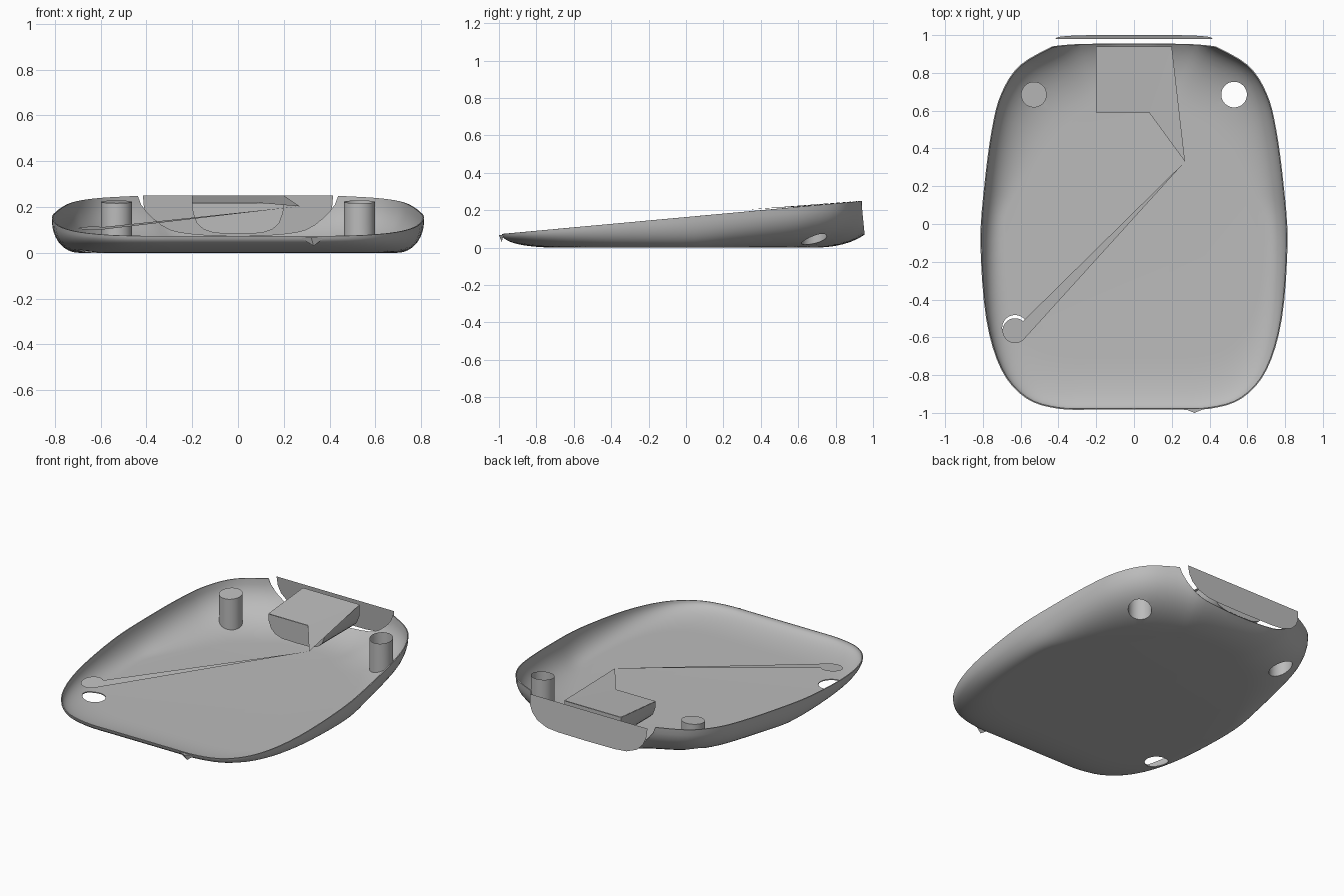
import bpy, bmesh
from math import sin, cos, pi, radians
from mathutils import Vector
from mathutils.bvhtree import BVHTree

cube = bpy.data.objects.get("Cube")
if cube:
    bpy.data.objects.remove(cube)

grey = bpy.data.materials.new("plain grey")
grey.use_nodes = True
grey.diffuse_color = (0.5, 0.5, 0.5, 1)
grey.node_tree.nodes["Principled BSDF"].inputs["Base Color"].default_value = (0.5, 0.5, 0.5, 1)


def add_object(name, bm, smooth=False):
    mesh = bpy.data.meshes.new(name)
    bm.to_mesh(mesh)
    bm.free()
    mesh.materials.append(grey)
    obj = bpy.data.objects.new(name, mesh)
    bpy.context.collection.objects.link(obj)
    bpy.ops.object.select_all(action='DESELECT')
    obj.select_set(True)
    bpy.context.view_layer.objects.active = obj
    if smooth:
        bpy.ops.object.shade_smooth_by_angle(angle=radians(35))
    return obj


def face(bm, points):
    return bm.faces.new([bm.verts.new(p) for p in points])


def bridge(bm, a, b, closed=True):
    n = len(a)
    for i in range(n if closed else n - 1):
        j = (i + 1) % n
        bm.faces.new((a[i], a[j], b[j], b[i]))


def mirrored(half):
    """Extend a half profile ending on x = 0 to the other side."""
    return half + [(-x, z) for x, z in reversed(half[:-1])]


def rim_height(y):
    return 0.16 + 0.0916 * y


def smooth_loop(points, steps=4):
    out, n = [], len(points)
    for i in range(n):
        p0, p1, p2, p3 = (Vector(points[(i + k) % n]) for k in (-1, 0, 1, 2))
        for s in range(steps):
            t = s / steps
            out.append(0.5 * (2 * p1 + (p2 - p0) * t + (2 * p0 - 5 * p1 + 4 * p2 - p3) * t * t
                              + (3 * p1 - p0 - 3 * p2 + p3) * t ** 3))
    return out


# Shell: a rounded dish with a sloping rim, sliced off at the back
half = [(0, -.98), (.2, -.98), (.4, -.975), (.57, -.92), (.7, -.77), (.78, -.5), (.81, -.1),
        (.79, .2), (.75, .5), (.7, .69), (.6, .84), (.41, .95), (.28, 1.03), (0, 1.055)]
outline = smooth_loop(half + [(-x, y) for x, y in reversed(half[1:-1])])
bm = bmesh.new()
rings = []
levels = 12
for k in range(levels + 1):
    a = pi / 2 * k / levels
    inset = 1 - max(cos(a), 0) ** 0.91
    drop = 1 - sin(a) ** 0.91
    ring = []
    for p in outline:
        kx = 0.15 + 0.3 * min(max((p.y - 0.1) / 0.8, 0), 1)
        ky = 0.35 if p.y > 0 else 0.3
        ring.append(bm.verts.new((p.x * (1 - kx * inset), p.y * (1 - ky * inset),
                                  0.003 + rim_height(p.y) * drop)))
    if rings:
        bridge(bm, rings[-1], ring)
    rings.append(ring)
bm.faces.new(rings[-1])
bmesh.ops.bisect_plane(bm, geom=bm.verts[:] + bm.edges[:] + bm.faces[:], dist=1e-5,
                       plane_co=(0, 0.955, 0.06), plane_no=(0, 0.185, 0.02), clear_outer=True)
bmesh.ops.recalc_face_normals(bm, faces=bm.faces)
tree = BVHTree.FromBMesh(bm)
shell = add_object("shell", bm)
solid = shell.modifiers.new("wall", 'SOLIDIFY')
solid.thickness = 0.006
solid.offset = 0

# Round openings through the shell floor
POSTS = {"right_capped_post": -0.53, "left_open_post": 0.53}
RADIUS = 0.068
bm = bmesh.new()
for x, y in [(-0.63, -0.55)] + [(px, 0.685) for px in POSTS.values()]:
    ret = bmesh.ops.create_cone(bm, cap_ends=True, segments=32, radius1=RADIUS,
                                radius2=RADIUS, depth=0.3)
    bmesh.ops.translate(bm, verts=ret["verts"], vec=(x, y, 0))
cutter = add_object("hole_cutter", bm)
cutter.hide_render = True
cut = shell.modifiers.new("holes", 'BOOLEAN')
cut.operation = 'DIFFERENCE'
cut.solver = 'EXACT'
cut.object = cutter
bpy.ops.object.select_all(action='DESELECT')
shell.select_set(True)
bpy.context.view_layer.objects.active = shell
for name in ("wall", "holes"):
    bpy.ops.object.modifier_apply(modifier=name)
bpy.data.objects.remove(cutter)
bpy.ops.object.shade_smooth_by_angle(angle=radians(35))

# Posts standing over the rear openings, one capped and one open
for name, px in POSTS.items():
    bm = bmesh.new()
    low, high = [], []
    for i in range(32):
        a = 2 * pi * i / 32
        x, y = px + RADIUS * cos(a), 0.685 + RADIUS * sin(a)
        hit = tree.ray_cast(Vector((x, y, -1)), Vector((0, 0, 1)))[0]
        low.append(bm.verts.new((x, y, hit.z if hit else 0.03)))
        high.append(bm.verts.new((x, y, rim_height(y))))
    bridge(bm, low, high)
    if "capped" in name:
        bm.faces.new(high)
    add_object(name, bm, smooth=True)

# Back plate: a tilted panel set just behind the sliced end
bm = bmesh.new()
panel = mirrored([(.415, .25), (.41, .19), (.39, .145), (.35, .105), (.28, .077), (.2, .07), (0, .068)])
face(bm, [(x, 1.0 - (z - 0.068) * 0.11, z) for x, z in panel])
add_object("back_plate", bm)

# Trough: rounded pocket under the deck
bm = bmesh.new()
loops = []
for y, top in ((0.59, 0.218), (0.94, 0.249)):
    section = mirrored([(.2, top), (.197, .175), (.18, .13), (.15, .102), (.1, .086), (0, .084)])
    loops.append([bm.verts.new((x, y, z)) for x, z in section])
bridge(bm, loops[0], loops[1], closed=False)
for loop in loops:
    bm.faces.new(loop)
add_object("trough", bm, smooth=True)

# Deck: sloping lid with a pointed corner
bm = bmesh.new()
face(bm, [(-.2, .94, .25), (-.2, .59, .219), (.08, .59, .219), (.27, .33, .203), (.2, .94, .25)])
bmesh.ops.triangulate(bm, faces=bm.faces[:])
add_object("deck", bm)

# Lever: thin tapering arm from the deck's point to a round pad
bm = bmesh.new()
pad = [(-0.63 + 0.066 * cos(radians(a)), -0.565 + 0.066 * sin(radians(a)))
       for a in range(50, 311, 10)]
face(bm, [(x, y, 0.168 + 0.107 * y) for x, y in [(.27, .33)] + pad])
add_object("lever", bm)

# Front tab: small pointed lip
bm = bmesh.new()
corners = [bm.verts.new(p) for p in
           ((.27, -.98, .068), (.38, -.975, .068), (.32, -1, .066), (.33, -.985, .03))]
for trio in ((0, 1, 2), (0, 2, 3), (2, 1, 3), (1, 0, 3)):
    bm.faces.new([corners[i] for i in trio])
add_object("front_tab", bm)
